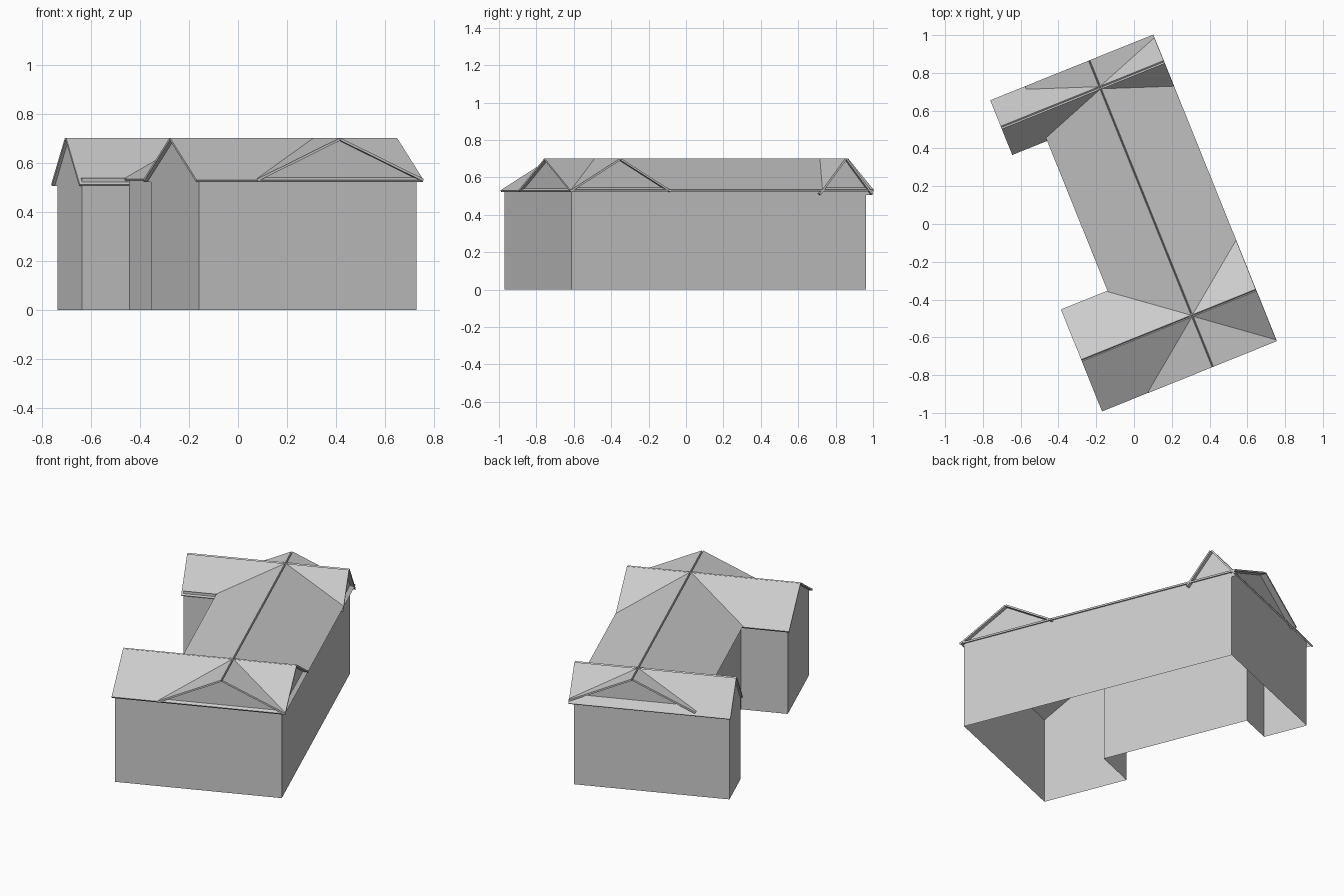
import bpy, math
from mathutils import Vector

if "Cube" in bpy.data.objects:
    bpy.data.objects.remove(bpy.data.objects["Cube"])

TURN = math.atan2(0.374, 0.9275)   # whole house is turned on the plot
RIDGE, WALL_TOP, THICK = 0.70, 0.537, 0.010


def add_mesh(name, verts, faces):
    mesh = bpy.data.meshes.new(name)
    mesh.from_pydata(verts, [], faces)
    mesh.update()
    obj = bpy.data.objects.new(name, mesh)
    obj.rotation_euler.z = TURN
    bpy.context.collection.objects.link(obj)
    return obj


def gable_roof(name, along_x, centre, half, eave, ends, wall_ends):
    """Two slabs meeting at a ridge, plus an upright triangle at each end wall."""
    def place(s, t, z):            # s across the ridge, t along it
        return (t, centre + s, z) if along_x else (centre + s, t, z)

    slope = math.atan2(RIDGE - eave, half)
    off = Vector((THICK * math.sin(slope), THICK * math.cos(slope)))
    apex = Vector((0, RIDGE - off.y))
    foot = Vector((half - off.x, eave))

    # roof slabs
    verts, faces = [], []
    for side in (-1, 1):
        base = len(verts)
        profile = [apex, foot, foot + off, apex + off]
        for t in ends:
            verts += [place(side * p.x, t, p.y) for p in profile]
        quads = [(0, 1, 2, 3), (7, 6, 5, 4)]
        quads += [(i, i + 4, (i + 1) % 4 + 4, (i + 1) % 4) for i in range(4)]
        flip = (side == 1) == along_x
        for q in quads:
            q = [base + i for i in q]
            faces.append(q[::-1] if not flip else q)
    add_mesh(name + "_roof", verts, faces)

    # gable end triangles
    verts, faces = [], []
    for k, t in enumerate(wall_ends):
        verts += [place(-foot.x, t, foot.y), place(foot.x, t, foot.y), place(0, t, apex.y)]
        tri = [3 * k, 3 * k + 1, 3 * k + 2]
        faces.append(tri if (k == 0) != along_x else tri[::-1])
    add_mesh(name + "_gable_ends", verts, faces)


# walls: open shell following the footprint
plan = [(0.446, -0.84), (0.446, 0.857), (-0.448, 0.857), (-0.448, 0.587),
        (-0.241, 0.587), (-0.241, -0.32), (-0.511, -0.32), (-0.511, -0.84)]
n = len(plan)
add_mesh("walls",
         [(x, y, z) for z in (0, WALL_TOP) for x, y in plan],
         [(i, (i + 1) % n, (i + 1) % n + n, i + n) for i in range(n)])

# main roof and the two cross roofs
gable_roof("main", False, 0.104, 0.366, 0.525, (-0.858, 0.892), (-0.84, 0.857))
gable_roof("south_wing", True, -0.566, 0.291, 0.522, (-0.528, 0.469), (-0.511, 0.446))
gable_roof("north_wing", True, 0.736, 0.156, 0.506, (-0.461, 0.469), (-0.448, 0.446))
